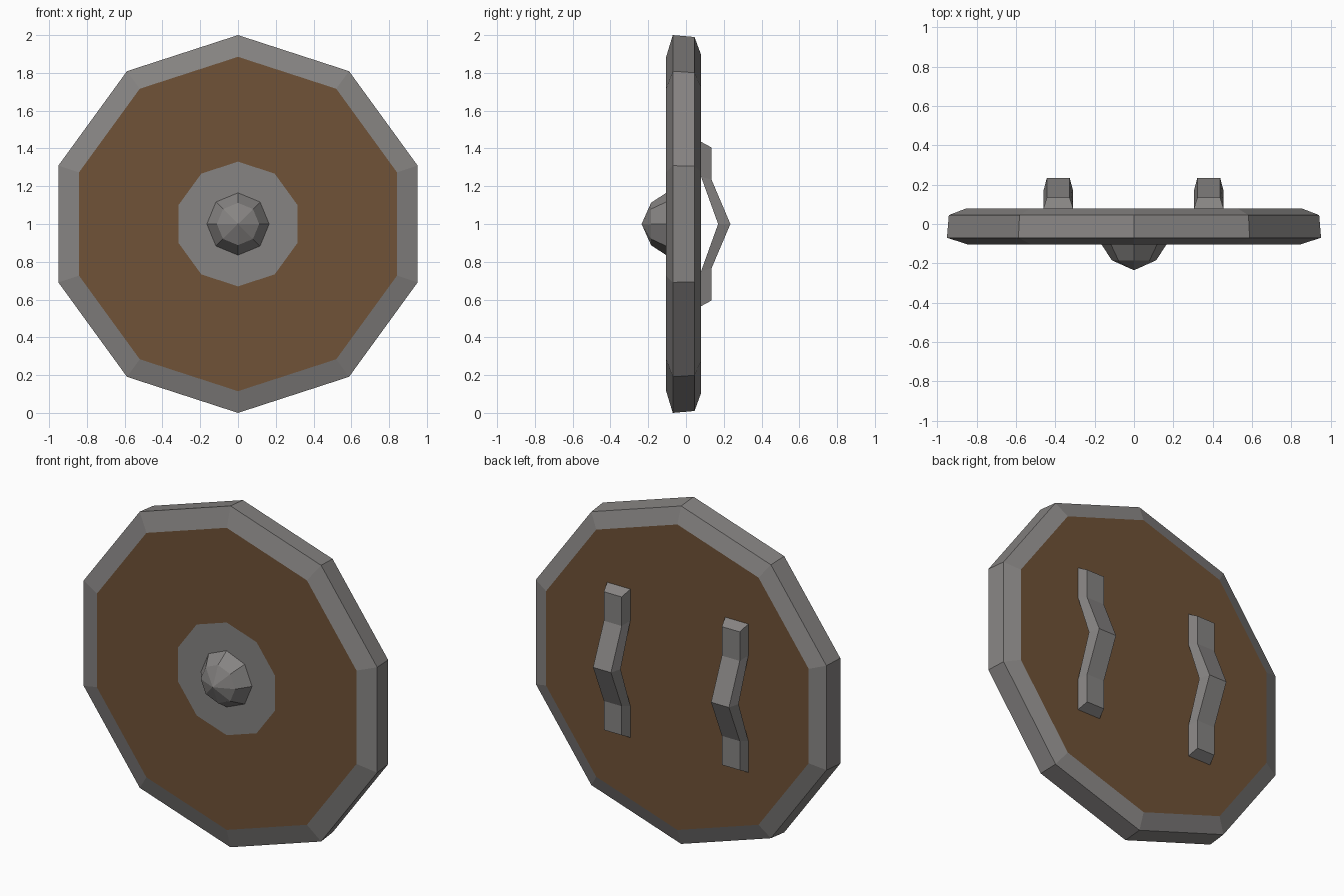
import bpy, bmesh, math

if "Cube" in bpy.data.objects:
    bpy.data.objects.remove(bpy.data.objects["Cube"], do_unlink=True)


def material(name, color):
    m = bpy.data.materials.new(name)
    m.use_nodes = True
    m.diffuse_color = color
    m.node_tree.nodes["Principled BSDF"].inputs["Base Color"].default_value = color
    return m


iron = material("grey iron", (0.24, 0.23, 0.225, 1))
wood = material("brown wood", (0.16, 0.085, 0.038, 1))


def finish(name, bm, mats):
    bmesh.ops.recalc_face_normals(bm, faces=bm.faces)
    mesh = bpy.data.meshes.new(name)
    bm.to_mesh(mesh)
    bm.free()
    for m in mats:
        mesh.materials.append(m)
    ob = bpy.data.objects.new(name, mesh)
    bpy.context.collection.objects.link(ob)
    return ob


def lathe(name, sides, profile, mats, bands=None):
    """Turn (radius, y) points about the y axis at z = 1, with both ends capped."""
    bm = bmesh.new()
    rings = []
    for r, y in profile:
        count = sides if r > 0 else 1
        rings.append([bm.verts.new((r * math.sin(math.tau * i / sides), y,
                                    1 + r * math.cos(math.tau * i / sides)))
                      for i in range(count)])
    for k, (a, b) in enumerate(zip(rings, rings[1:])):
        for i in range(sides):
            j = (i + 1) % sides
            if len(a) == 1:
                f = bm.faces.new((a[0], b[i], b[j]))
            else:
                f = bm.faces.new((a[i], a[j], b[j], b[i]))
            f.material_index = bands[k] if bands else 0
    for ring in (rings[0], rings[-1]):
        if len(ring) > 1:
            cap = bm.faces.new(ring)
            cap.material_index = 1 if bands and ring is rings[-1] else 0
    return finish(name, bm, mats)


# Ten-sided shield: iron centre plate, wooden face, bevelled iron rim, wooden back
lathe("shield_body", 10,
      [(0.33, -0.105), (0.885, -0.105), (1.0, -0.07), (0.99, 0.045), (0.895, 0.08)],
      [iron, wood], bands=[1, 0, 0, 0])

# Eight-sided pointed boss
lathe("front_boss", 8, [(0, -0.235), (0.112, -0.185), (0.165, -0.105)], [iron])


def handle(name, x):
    """Bent strap: inner and outer (y, height from centre) paths, narrower outside."""
    inner = [(0.08, 0.435), (0.08, 0.25), (0.17, 0)]
    outer = [(0.135, 0.405), (0.135, 0.235), (0.235, 0)]
    bm = bmesh.new()
    sections = []
    for sign, order in ((1, (0, 1, 2)), (-1, (1, 0))):
        for i in order:
            section = []
            for (y, h), w in ((inner[i], 0.075), (outer[i], 0.058)):
                pair = [bm.verts.new((x + s * w, y, 1 + sign * h)) for s in (-1, 1)]
                section += pair if not section else pair[::-1]
            sections.append(section)
    for a, b in zip(sections, sections[1:]):
        for i in range(4):
            j = (i + 1) % 4
            bm.faces.new((a[i], a[j], b[j], b[i]))
    bm.faces.new(sections[0])
    bm.faces.new(sections[-1])
    finish(name, bm, [iron])


handle("left_handle", 0.38)
handle("right_handle", -0.385)
